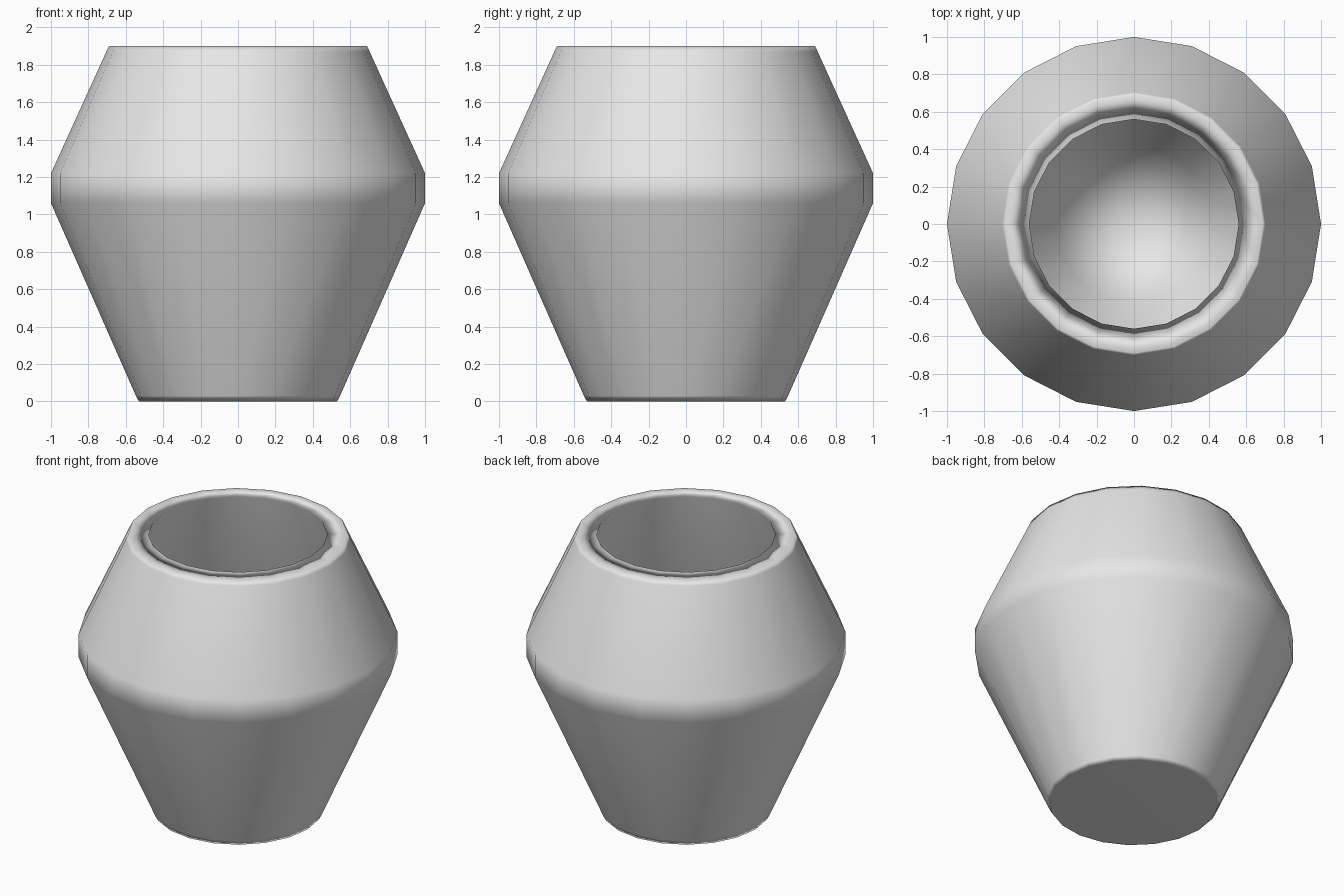
import bpy
import bmesh
from math import cos, sin, tau

cube = bpy.data.objects.get("Cube")
if cube:
    bpy.data.objects.remove(cube, do_unlink=True)

SIDES = 20

# Plain grey clay
clay = bpy.data.materials.new("light_grey_clay")
clay.use_nodes = True
clay.diffuse_color = (0.8, 0.8, 0.8, 1)
clay.node_tree.nodes["Principled BSDF"].inputs["Base Color"].default_value = (0.8, 0.8, 0.8, 1)

# Radius and height, from the foot up the outside, over the rim, down the inside
profile = [
    (0.53, 0.0), (0.546, 0.03),      # chamfered foot
    (1.0, 1.06), (1.0, 1.22),        # shoulder band
    (0.704, 1.87), (0.69, 1.9),      # outer lip
    (0.56, 1.9),                     # mouth
    (0.86, 1.22), (0.86, 1.08),      # inner shoulder
    (0.42, 0.12),                    # inner floor edge
]

bm = bmesh.new()
rings = [[bm.verts.new((r * cos(tau * i / SIDES), r * sin(tau * i / SIDES), z))
          for i in range(SIDES)] for r, z in profile]

# Walls
for low, high in zip(rings, rings[1:]):
    for i in range(SIDES):
        j = (i + 1) % SIDES
        bm.faces.new((low[i], low[j], high[j], high[i]))

# Underside and inner floor
bm.faces.new(rings[0][::-1])
floor_centre = bm.verts.new((0, 0, 0.12))
for i in range(SIDES):
    bm.faces.new((rings[-1][i], rings[-1][(i + 1) % SIDES], floor_centre))

for face in bm.faces:
    face.smooth = True
mesh = bpy.data.meshes.new("pot")
bm.to_mesh(mesh)
bm.free()
mesh.materials.append(clay)
pot = bpy.data.objects.new("pot", mesh)
bpy.context.collection.objects.link(pot)

# Large faces keep their shading flat, narrow bands carry the blend
pot.modifiers.new("weighted_normals", 'WEIGHTED_NORMAL')
